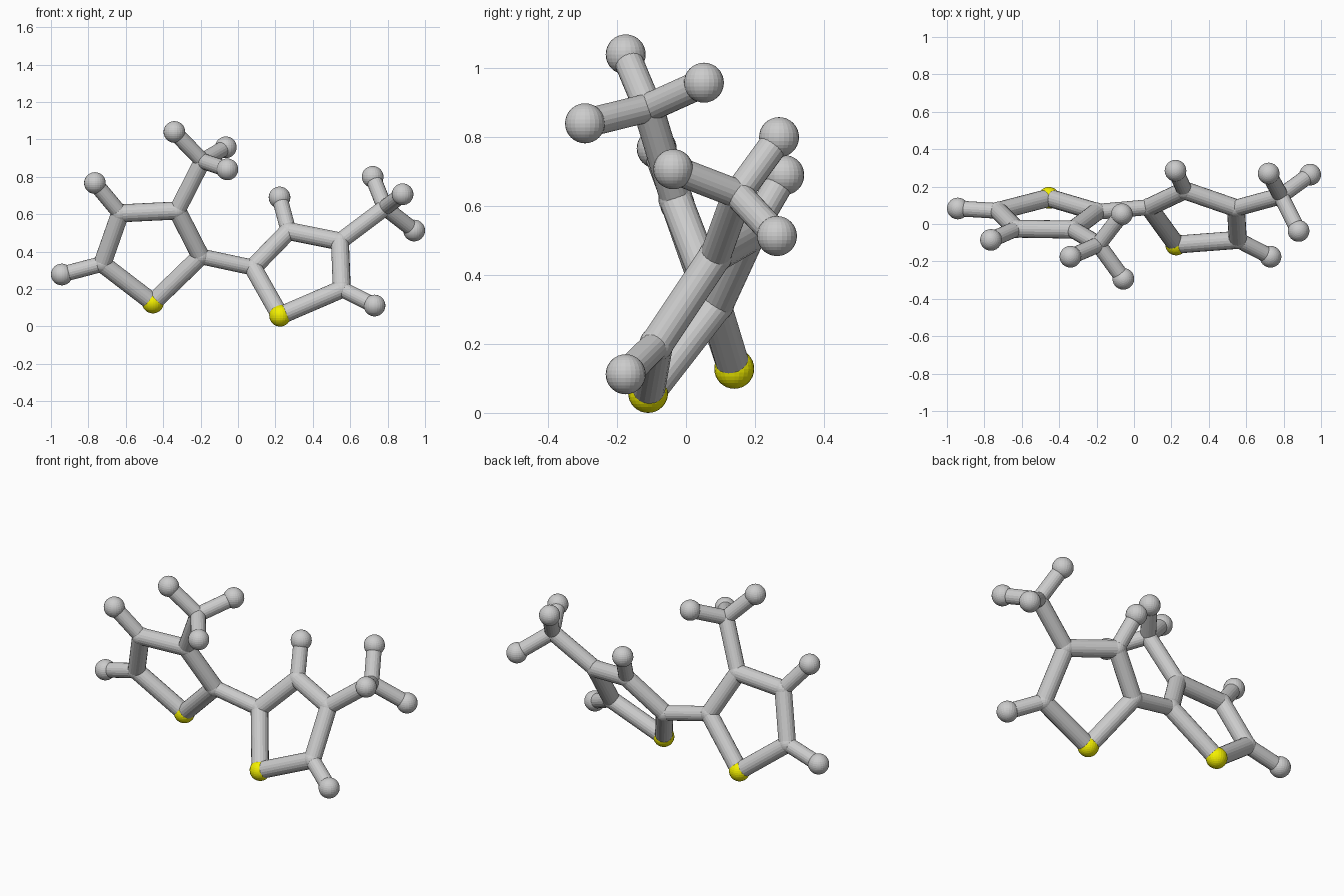
import bpy
from mathutils import Vector

if "Cube" in bpy.data.objects:
    bpy.data.objects.remove(bpy.data.objects["Cube"])

RING, STICK, BALL = 0.048, 0.042, 0.058

# Atom centres
atoms = {
    # left ring
    "sulfur_left": (-0.455, 0.14, 0.128), "c2_left": (-0.20, 0.065, 0.375),
    "c3_left": (-0.325, -0.03, 0.62), "c4_left": (-0.63, -0.025, 0.605),
    "c5_left": (-0.725, 0.07, 0.335),
    "methyl_left": (-0.19, -0.11, 0.885),
    "h4_left": (-0.765, -0.085, 0.767), "h5_left": (-0.942, 0.083, 0.278),
    "ha_left": (-0.34, -0.175, 1.04), "hb_left": (-0.065, 0.052, 0.958),
    "hc_left": (-0.057, -0.293, 0.84),
    # right ring
    "sulfur_right": (0.225, -0.11, 0.058), "c2_right": (0.08, 0.09, 0.315),
    "c3_right": (0.27, 0.18, 0.51), "c4_right": (0.545, 0.085, 0.455),
    "c5_right": (0.555, -0.085, 0.20),
    "methyl_right": (0.785, 0.15, 0.635),
    "h3_right": (0.222, 0.285, 0.69), "h5_right": (0.73, -0.175, 0.112),
    "ha_right": (0.72, 0.27, 0.80), "hb_right": (0.88, -0.037, 0.707),
    "hc_right": (0.942, 0.264, 0.513),
}

# Bonds: ring edges, then side sticks
ring = ["sulfur", "c2", "c3", "c4", "c5"]
bonds = []
for side, branch in (("left", "c3"), ("right", "c4")):
    for i, a in enumerate(ring):
        bonds.append((f"{a}_{side}", f"{ring[(i + 1) % 5]}_{side}", RING))
    bonds.append((f"{branch}_{side}", f"methyl_{side}", STICK + 0.003))
    for h in ("ha", "hb", "hc"):
        bonds.append((f"methyl_{side}", f"{h}_{side}", STICK))
    bonds.append((f"c5_{side}", f"h5_{side}", STICK))
bonds += [("c4_left", "h4_left", STICK), ("c3_right", "h3_right", STICK),
          ("c2_left", "c2_right", STICK)]

yellow = bpy.data.materials.new("yellow")
yellow.diffuse_color = (0.9, 0.87, 0.0, 1)
yellow.use_nodes = True
yellow.node_tree.nodes["Principled BSDF"].inputs["Base Color"].default_value = yellow.diffuse_color


def ball(name, centre, radius):
    bpy.ops.mesh.primitive_uv_sphere_add(segments=24, ring_count=16,
                                         radius=radius, location=centre)
    obj = bpy.context.object
    obj.name = name
    return obj


def stick(name, a, b, radius):
    a, b = Vector(a), Vector(b)
    bpy.ops.mesh.primitive_cylinder_add(vertices=20, radius=radius,
                                        depth=(b - a).length,
                                        location=(a + b) / 2)
    obj = bpy.context.object
    obj.name = name
    obj.rotation_euler = (b - a).to_track_quat('Z', 'Y').to_euler()


# Atoms: end balls, sulfur balls, flush carbon joints
for name, centre in atoms.items():
    if name.startswith("sulfur"):
        ball(name + "_ball", centre, BALL).data.materials.append(yellow)
    elif name.startswith("h"):
        ball("hydrogen_" + name, centre, BALL)
    else:
        ball("carbon_" + name, centre,
             STICK + 0.003 if name.startswith("methyl") else RING + 0.002)

# Sticks between atoms
for a, b, r in bonds:
    stick(f"bond_{a}_{b}", atoms[a], atoms[b], r)
